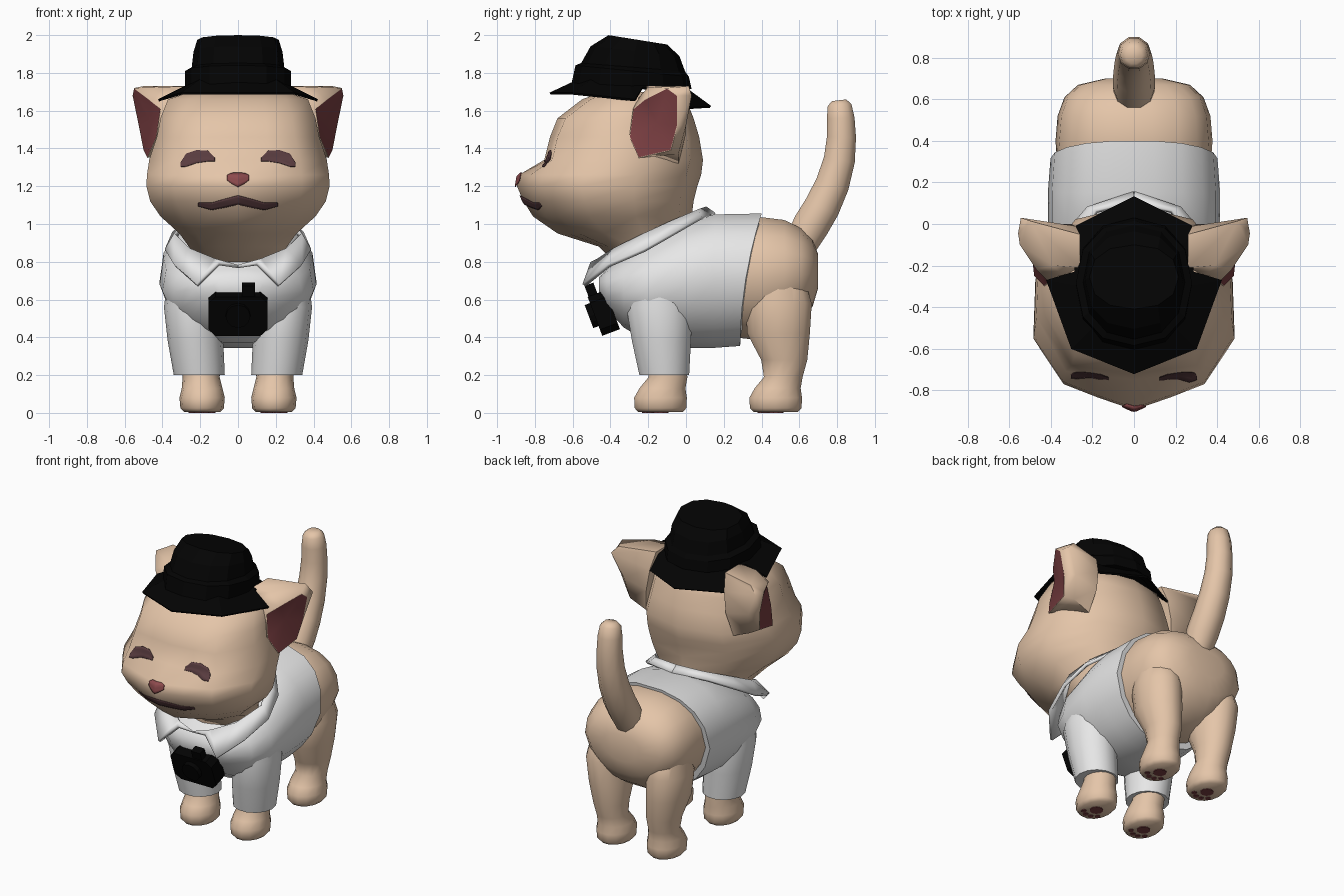
import bpy, bmesh
from math import sin, cos, pi, radians
from mathutils import Vector, Matrix
from mathutils.bvhtree import BVHTree

cube = bpy.data.objects.get("Cube")
if cube:
    bpy.data.objects.remove(cube)


def material(name, rgb):
    m = bpy.data.materials.new(name)
    m.use_nodes = True
    m.diffuse_color = (*rgb, 1)
    bsdf = next(n for n in m.node_tree.nodes if n.type == 'BSDF_PRINCIPLED')
    bsdf.inputs["Base Color"].default_value = (*rgb, 1)
    bsdf.inputs["Roughness"].default_value = 0.9
    return m


FUR = material("tan fur", (0.78, 0.56, 0.395))
WHITE = material("white cloth", (0.8, 0.8, 0.8))
BLACK = material("black felt", (0.001, 0.001, 0.001))
RED = material("dark red skin", (0.2, 0.05, 0.055))
PINK = material("pink nose", (0.27, 0.07, 0.075))
PLUM = material("plum brown", (0.10, 0.045, 0.05))


def finish(name, bm, mat, smooth=60, solid=0.0):
    """Turn a bmesh into a shaded object."""
    bmesh.ops.recalc_face_normals(bm, faces=bm.faces)
    me = bpy.data.meshes.new(name)
    bm.to_mesh(me)
    bm.free()
    me.materials.append(mat)
    ob = bpy.data.objects.new(name, me)
    bpy.context.collection.objects.link(ob)
    if solid:
        mod = ob.modifiers.new("thickness", 'SOLIDIFY')
        mod.thickness = solid
        mod.offset = 0
    if smooth:
        bpy.ops.object.select_all(action='DESELECT')
        ob.select_set(True)
        bpy.context.view_layer.objects.active = ob
        bpy.ops.object.shade_smooth_by_angle(angle=radians(smooth))
    return ob


def loft(rings, closed=True, caps=True):
    """Bridge equal-length rings of points into a skin."""
    bm = bmesh.new()
    rows = [[bm.verts.new(p) for p in r] for r in rings]
    n = len(rows[0])
    for a, b in zip(rows, rows[1:]):
        for i in range(n if closed else n - 1):
            j = (i + 1) % n
            bm.faces.new((a[i], a[j], b[j], b[i]))
    if caps:
        bm.faces.new(rows[0])
        bm.faces.new(rows[-1])
    return bm


def ellipse(rx, ry, n=14, power=1.0):
    pts = []
    for i in range(n):
        t = 2 * pi * i / n
        c, s = cos(t), sin(t)
        pts.append((rx * abs(c) ** power * (1 if c > 0 else -1),
                    ry * abs(s) ** power * (1 if s > 0 else -1)))
    return pts


def column(rows, s=1, n=14):
    """Rings stacked in z; each row is z, centre x, centre y, rx, ry."""
    return loft([[(s * cx + x, cy + y, z) for x, y in ellipse(rx, ry, n)]
                 for z, cx, cy, rx, ry in rows])


def barrel(rows, lean=0.0):
    """Rings along y, narrower below; each row is y, bottom, top, half width."""
    rings = []
    for k, (y, zb, zt, w) in enumerate(rows):
        c, h = (zb + zt) / 2, (zt - zb) / 2
        d = lean if k == len(rows) - 1 else 0
        rings.append([(x * (1 - 0.2 * max(0, -z / h)), y + d * ((z + h) / (2 * h)) ** 2, c + z)
                      for x, z in ellipse(w, h, 18, 0.82)])
    return loft(rings)


def mirrored(half):
    """Close a half outline that starts and ends on the middle plane."""
    return half + [(-x, y, z) for x, y, z in reversed(half[1:-1])]


# Head: each row is z, front y, back y, half width, cheek setback
head_rows = [
    (0.80, -0.38, 0.03, 0.20, 0.10), (0.88, -0.46, 0.03, 0.26, 0.10),
    (0.95, -0.68, 0.02, 0.31, 0.16), (1.04, -0.81, 0.03, 0.41, 0.16),
    (1.12, -0.86, 0.04, 0.465, 0.15), (1.20, -0.895, 0.06, 0.485, 0.13),
    (1.26, -0.885, 0.08, 0.482, 0.13), (1.34, -0.75, 0.09, 0.47, 0.05),
    (1.46, -0.72, 0.07, 0.43, 0.05), (1.56, -0.68, 0.04, 0.41, 0.06),
    (1.66, -0.55, 0.0, 0.37, 0.08), (1.70, -0.44, -0.08, 0.25, 0.08)]
head_rings = []
for z, yf, yb, w, cheek in head_rows:
    outline = [(0, 0), (0.36, cheek * 0.48), (0.7, cheek), (1, 0.36),
               (0.98, 0.65), (0.6, 0.92), (0, 1)]
    head_rings.append(mirrored([(fx * w, yf + fy * (yb - yf), z) for fx, fy in outline]))
head_bm = loft(head_rings)
head_tree = BVHTree.FromBMesh(head_bm)
finish("head", head_bm, FUR, 75)


def face_patch(name, line, mat, lift=0.006, steps=6):
    """Thin patch laid on the face; line holds x, z, half height."""
    dense = []
    for a, b in zip(line, line[1:]):
        dense += [[p + (q - p) * k / steps for p, q in zip(a, b)] for k in range(steps)]
    dense.append(line[-1])
    rings = []
    for x, z, h in dense:
        col = []
        for f in (-1, -0.5, 0, 0.5, 1):
            hit = head_tree.ray_cast(Vector((x, -2, z + f * h)), Vector((0, 1, 0)))[0]
            col.append(hit + Vector((0, -lift, 0)))
        rings.append(col)
    finish(name, loft(rings, closed=False, caps=False), mat, 75, 0.003)


for s, side in ((1, "left"), (-1, "right")):
    face_patch(side + "_eye", [(s * x, z, h) for x, z, h in (
        (0.303, 1.315, 0.012), (0.275, 1.338, 0.034), (0.22, 1.357, 0.034),
        (0.16, 1.36, 0.028), (0.123, 1.343, 0.01))], PLUM)
mouth_half = [(0.21, 1.103, 0.009), (0.14, 1.093, 0.019), (0.07, 1.11, 0.023)]
face_patch("mouth", mouth_half + [(0, 1.127, 0.024)]
           + [(-x, z, h) for x, z, h in reversed(mouth_half)], PLUM)
face_patch("nose", [(-0.057, 1.245, 0.014), (-0.035, 1.242, 0.028), (0, 1.233, 0.038),
                    (0.035, 1.242, 0.028), (0.057, 1.245, 0.014)], PINK, 0.01)

# Ears with a hollow inner panel, blending into the top of the head
rim = [(0.41, -0.28, 1.61), (0.432, -0.30, 1.46), (0.48, -0.25, 1.35), (0.50, -0.08, 1.39),
       (0.525, -0.045, 1.52), (0.558, -0.045, 1.68), (0.55, -0.10, 1.72), (0.47, -0.22, 1.66)]
shell = [(0.34, -0.25, 1.67), (0.38, -0.27, 1.48), (0.43, -0.19, 1.36), (0.45, -0.04, 1.37),
         (0.47, 0.0, 1.52), (0.545, 0.03, 1.68), (0.50, 0.015, 1.73), (0.39, -0.20, 1.725)]
base = [(0.25, -0.22, 1.68), (0.30, -0.22, 1.50), (0.33, -0.16, 1.42), (0.33, -0.04, 1.32),
        (0.30, 0.0, 1.48), (0.28, -0.01, 1.62), (0.26, -0.05, 1.73), (0.26, -0.21, 1.73)]
for s, side in ((1, "left"), (-1, "right")):
    bm = loft([[(s * x, y, z) for x, y, z in r] for r in (rim, shell, base)])
    bmesh.ops.recalc_face_normals(bm, faces=bm.faces)
    bm.faces.ensure_lookup_table()
    panel = bm.faces[len(bm.faces) - 2]
    bmesh.ops.inset_individual(bm, faces=[panel], thickness=0.004, depth=0)
    for f in bmesh.ops.poke(bm, faces=[panel], offset=-0.035)["faces"]:
        f.material_index = 1
    finish(side + "_ear", bm, FUR, 70).data.materials.append(RED)

# Hat: crown rows are z, centre y, rx, ry, tilt
crown = [(1.72, -0.29, 0.28, 0.32, -0.02), (1.81, -0.285, 0.28, 0.30, -0.1),
         (1.83, -0.28, 0.245, 0.275, -0.08), (1.915, -0.27, 0.235, 0.235, -0.11),
         (1.975, -0.255, 0.215, 0.155, -0.16)]
finish("hat_crown", loft([[(x, cy + y, z + tilt * y) for x, y in ellipse(rx, ry, 12, 0.9)]
                          for z, cy, rx, ry, tilt in crown]), BLACK, 0)
# Brim, notched where the ears come through
brim_outer = mirrored([(0, -0.72, 1.69), (0.30, -0.60, 1.69), (0.42, -0.27, 1.655),
                       (0.285, -0.23, 1.72), (0.285, -0.08, 1.69), (0.315, -0.03, 1.61),
                       (0, 0.13, 1.62)])
brim_inner = mirrored([(0, -0.57, 1.76), (0.20, -0.50, 1.76), (0.25, -0.30, 1.74),
                       (0.24, -0.22, 1.74), (0.18, -0.11, 1.74), (0.15, -0.08, 1.74),
                       (0, -0.02, 1.73)])
finish("hat_brim", loft([brim_outer, brim_inner], caps=False), BLACK, 0, 0.012)

# Torso in two pieces: bare rump and shirt
finish("rump", barrel([(0.22, 0.40, 1.01, 0.365), (0.40, 0.38, 1.04, 0.378),
                       (0.52, 0.42, 1.025, 0.368), (0.61, 0.48, 0.98, 0.335),
                       (0.67, 0.56, 0.92, 0.27), (0.70, 0.66, 0.84, 0.14)]), FUR, 75)
finish("shirt", barrel([(-0.46, 0.62, 0.72, 0.13), (-0.42, 0.55, 0.76, 0.23),
                        (-0.33, 0.45, 0.83, 0.34), (-0.20, 0.37, 0.92, 0.40),
                        (0.0, 0.34, 1.02, 0.415), (0.15, 0.34, 1.055, 0.415),
                        (0.287, 0.35, 1.06, 0.402)], lean=0.115), WHITE)

# Legs, sleeves and paw pads
sleeve = [(0.20, 0.205, -0.115, 0.135, 0.135), (0.38, 0.225, -0.13, 0.147, 0.16),
          (0.56, 0.242, -0.14, 0.15, 0.18), (0.76, 0.235, -0.14, 0.13, 0.15)]
thigh = [(0.28, 0.20, 0.52, 0.11, 0.125), (0.42, 0.215, 0.49, 0.132, 0.17),
         (0.58, 0.227, 0.49, 0.137, 0.18), (0.78, 0.21, 0.48, 0.11, 0.13)]
for s, side in ((1, "left"), (-1, "right")):
    for end, y in (("front", -0.135), ("back", 0.475)):
        foot = [(0.004, 0.19, y, 0.095, 0.12), (0.025, 0.19, y, 0.115, 0.14),
                (0.08, 0.19, y, 0.12, 0.143), (0.13, 0.19, y + 0.01, 0.108, 0.125),
                (0.19, 0.195, y + 0.04, 0.098, 0.105)]
        upper = thigh if end == "back" else [(0.30, 0.20, -0.11, 0.10, 0.10)]
        finish(f"{side}_{end}_leg", column(foot + upper, s), FUR, 75)
        bm = bmesh.new()
        for dx, dy, r in ((0, 0.0, 0.042), (-0.055, -0.055, 0.017),
                          (-0.02, -0.08, 0.017), (0.02, -0.08, 0.017), (0.055, -0.055, 0.017)):
            bmesh.ops.create_circle(bm, cap_ends=True, segments=10, radius=r,
                                    matrix=Matrix.Translation((s * 0.19 + dx, y + dy, 0.002)))
        finish(f"{side}_{end}_pads", bm, RED, 0, 0.004)
    finish(side + "_sleeve", column(sleeve, s), WHITE)

# Collar with pointed front flaps
collar_top = [(0, 0.10, 1.085), (0.18, 0.06, 1.07), (0.28, -0.08, 1.01), (0.33, -0.22, 0.945),
              (0.25, -0.38, 0.865), (0.12, -0.46, 0.81), (0, -0.48, 0.775)]
collar_low = [(0, 0.15, 1.05), (0.22, 0.08, 1.03), (0.34, -0.06, 0.95), (0.38, -0.22, 0.86),
              (0.335, -0.41, 0.78), (0.215, -0.54, 0.675), (0.10, -0.50, 0.79)]
for s, side in ((1, "left"), (-1, "right")):
    halves = [[(s * x, y, z) for x, y, z in r] for r in (collar_top, collar_low)]
    finish(side + "_collar", loft(halves, closed=False, caps=False), WHITE, 50, 0.022)

# Tail: rows are y, z, radius
path = [(0.60, 0.88, 0.09), (0.66, 0.99, 0.102), (0.72, 1.09, 0.10), (0.775, 1.21, 0.094),
        (0.812, 1.34, 0.087), (0.823, 1.46, 0.081), (0.819, 1.56, 0.077),
        (0.813, 1.63, 0.066), (0.81, 1.655, 0.04)]
rings = []
for i, (y, z, r) in enumerate(path):
    a, b = path[max(i - 1, 0)], path[min(i + 1, len(path) - 1)]
    d = Vector((b[0] - a[0], b[1] - a[1])).normalized()
    rings.append([(u, y + v * d.y, z - v * d.x) for u, v in ellipse(r, r, 10)])
finish("tail", loft(rings), FUR, 75)

# Small photo camera hanging on the chest
pose = Matrix.Translation((0, -0.44, 0.527)) @ Matrix.Rotation(0.36, 4, 'X')


def camera_part(name, outline, x, z, y0, y1):
    bm = loft([[(x + px, y, z + pz) for px, pz in outline] for y in (y0, y1)])
    bm.transform(pose)
    finish(name, bm, BLACK, 0)


w, h, c = 0.155, 0.11, 0.035
octagon = [(w, h - c), (w - c, h), (c - w, h), (-w, h - c),
           (-w, c - h), (c - w, -h), (w - c, -h), (w, c - h)]
camera_part("gadget_body", octagon, 0, 0, -0.045, 0.055)
camera_part("gadget_lens", ellipse(0.065, 0.065, 12), 0, 0.01, -0.075, -0.04)
camera_part("gadget_finder", [(0.034, 0.03), (-0.034, 0.03), (-0.034, -0.03), (0.034, -0.03)],
            0.055, 0.14, -0.04, 0.01)
